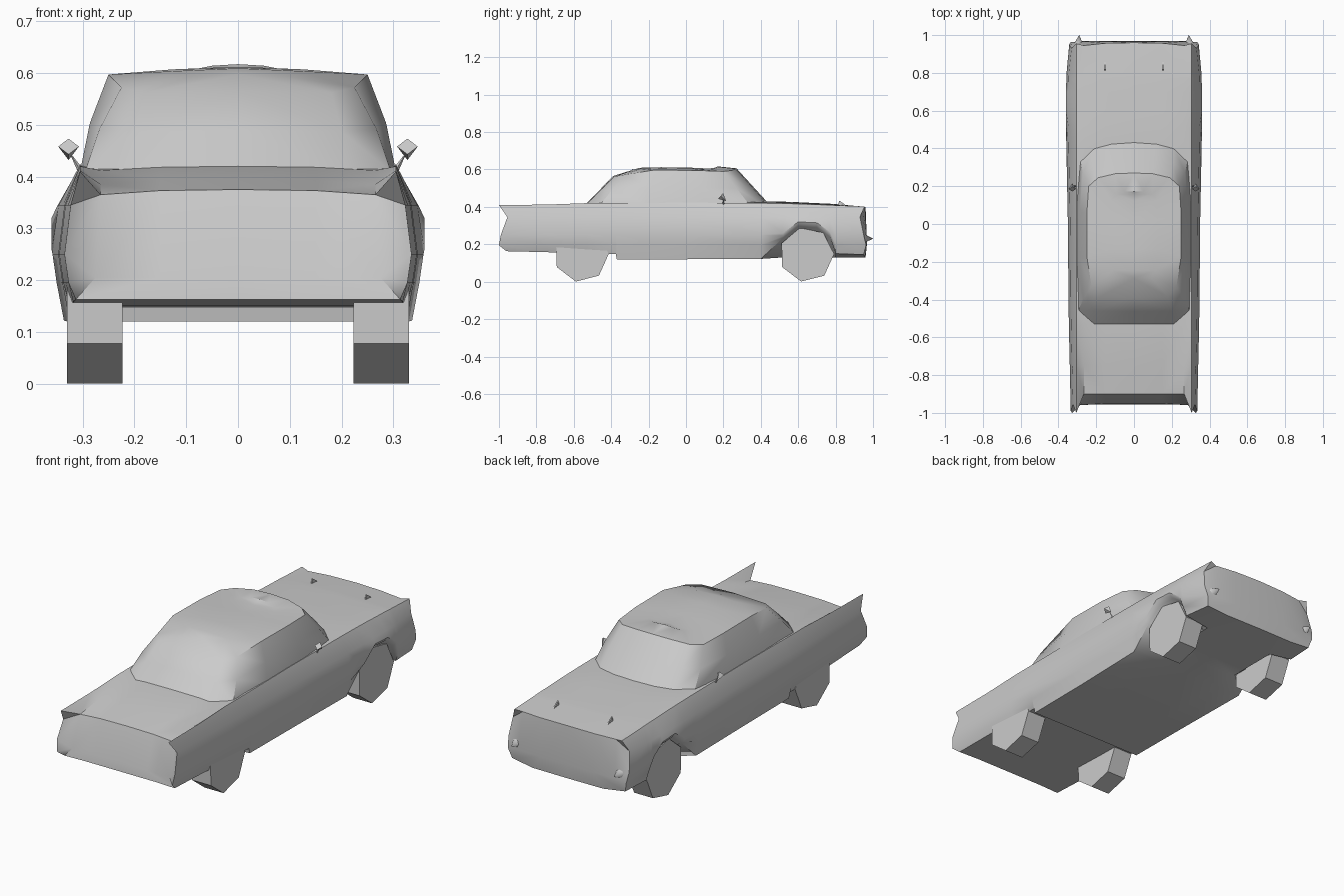
import bpy, bmesh, math
from mathutils import Vector

cube = bpy.data.objects.get("Cube")
if cube:
    bpy.data.objects.remove(cube, do_unlink=True)

paint = bpy.data.materials.new("plain_grey")
paint.use_nodes = True
grey = (0.6, 0.6, 0.6, 1)
paint.diffuse_color = grey
paint.node_tree.nodes["Principled BSDF"].inputs["Base Color"].default_value = grey


def build(name, points, faces, mirrored=True, smooth=35):
    """Make an object from points and faces, optionally joined to its mirror image."""
    bm = bmesh.new()
    for side in ((1, -1) if mirrored else (1,)):
        verts = [bm.verts.new((p[0] * side, p[1], p[2])) for p in points]
        for face in faces:
            bm.faces.new([verts[i] for i in face])
    bmesh.ops.remove_doubles(bm, verts=bm.verts, dist=0.0005)
    bmesh.ops.recalc_face_normals(bm, faces=bm.faces)
    mesh = bpy.data.meshes.new(name)
    bm.to_mesh(mesh)
    bm.free()
    obj = bpy.data.objects.new(name, mesh)
    bpy.context.collection.objects.link(obj)
    mesh.materials.append(paint)
    if smooth:
        bpy.ops.object.select_all(action="DESELECT")
        obj.select_set(True)
        bpy.context.view_layer.objects.active = obj
        bpy.ops.object.shade_smooth_by_angle(angle=math.radians(smooth))
    return obj


def strips(rows, count):
    """Quads joining consecutive rows of points."""
    return [(r * count + i, r * count + i + 1, (r + 1) * count + i + 1, (r + 1) * count + i)
            for r in range(rows - 1) for i in range(count - 1)]


def prism(name, outline, x0, x1, smooth=0):
    """Extrude a (y, z) outline sideways."""
    n = len(outline)
    points = [(x, y, z) for x in (x0, x1) for y, z in outline]
    faces = [tuple(range(n)), tuple(range(n, 2 * n))]
    faces += [(i, (i + 1) % n, n + (i + 1) % n, n + i) for i in range(n)]
    return build(name, points, faces, False, smooth)


# Body: half cross-sections from tail to nose
# y, deck centre, deck edge, shoulder top, widest x, sill height
sections = [
    (-.9, .375, .365, .41, .335, .163),
    (-.75, .395, .385, .412, .34, .158),
    (-.53, .42, .412, .42, .345, .15),
    (-.375, .42, .42, .42, .347, .147),
    (-.37, .42, .42, .42, .347, .12),
    (0, .42, .42, .423, .35, .12),
    (.4, .43, .426, .42, .358, .122),
    (.52, .428, .424, .418, .36, .235),
    (.6, .425, .42, .416, .36, .295),
    (.7, .42, .416, .412, .36, .29),
    (.77, .417, .413, .41, .358, .24),
    (.8, .415, .41, .408, .357, .15),
    (.93, .4, .395, .402, .343, .145),
]
tail_shift = (0, 0, 0, -.1, -.055, -.09, -.1, -.06, -.055, -.055)
nose_shift = (.03, .027, .015, .025, 0, .02, .033, .02, .028, .03)

points = []
for k, (y, crown, edge, shoulder, wide, sill) in enumerate(sections):
    floor = .13 if y > .45 else sill
    ring = [(0, crown), (.15, crown - .002), (.265, edge), (.305, shoulder),
            (wide - .012, .345), (wide, max(.25, sill + .025)),
            (wide - .008, max(.195, sill + .01)), (wide - .022, sill),
            (.2, floor), (0, floor)]
    shift = tail_shift if k == 0 else nose_shift if k == len(sections) - 1 else (0,) * 10
    points += [(x, y + s, z) for (x, z), s in zip(ring, shift)]
faces = strips(len(sections), 10)

# Tail and nose panels with a bumper fold across them
for start, y in ((0, -.95), (10 * (len(sections) - 1), .968)):
    m = len(points)
    points += [(0, y, .205), (.15, y, .205), (.275, y, .205)]
    s = [start + i for i in range(10)]
    faces += [(s[0], s[1], m + 1, m), (s[1], s[2], m + 2, m + 1),
              (m, m + 1, s[8], s[9]), (m + 1, m + 2, s[7], s[8]),
              (s[2], s[3], s[4]), (s[2], s[4], s[5], m + 2),
              (m + 2, s[5], s[6]), (m + 2, s[6], s[7])]
build("body", points, faces, smooth=42)

# Cabin: base outline, bulged middle, eave and domed roof
base = [(0, .435, .425), (.12, .43, .42), (.21, .41, .415), (.285, .34, .41), (.305, .1, .41),
        (.305, -.2, .41), (.295, -.46, .41), (.21, -.535, .41), (0, -.535, .415)]
eave = [(0, .27, .606), (.1, .266, .604), (.19, .245, .595), (.24, .2, .59), (.25, .05, .595),
        (.25, -.17, .597), (.225, -.33, .572), (.18, -.385, .562), (0, -.39, .565)]
middle = [((a[0] + b[0]) / 2 * 1.03, (a[1] + b[1]) / 2, (a[2] + b[2]) / 2)
          for a, b in zip(base, eave)]
dome = [(x * .5, y * .7 - .015, z + (.01 if abs(y) < .3 else .032)) for x, y, z in eave]
spine = [(0, y, min(z + .005, .617)) for x, y, z in dome]
rows = base + middle + eave + dome + spine
faces = [f for f in strips(5, 9)]
cabin = build("cabin", rows, faces, smooth=40)

# Wheels: seven-sided blocks
for label, y in (("front", .645), ("rear", -.56)):
    outline = []
    for i in range(7):
        a = math.radians(-101.5) + i * math.tau / 7
        outline.append((y + .147 * math.cos(a), .145 + .147 * math.sin(a)))
    for side, sign in (("left", 1), ("right", -1)):
        prism(f"{label}_{side}_wheel", outline, sign * .223, sign * .33)


def cone(name, tip, centre, radius, sides, smooth=0):
    """Closed cone between a base centre and a tip."""
    tip, centre = Vector(tip), Vector(centre)
    turn = (tip - centre).to_track_quat("Z", "Y")
    ring = [centre + turn @ Vector((radius * math.cos(i * math.tau / sides),
                                    radius * math.sin(i * math.tau / sides), 0))
            for i in range(sides)]
    faces = [tuple(range(sides))] + [(i, (i + 1) % sides, sides) for i in range(sides)]
    build(name, ring + [tip], faces, False, smooth)


for side, s in (("left", 1), ("right", -1)):
    # Bumper bullets at the nose
    cone(f"{side}_bumper_bullet", (s * .29, 1, .23), (s * .295, .93, .232), .036, 8, 50)
    # Door mirrors with a thin stem
    cone(f"{side}_mirror", (s * .327, .215, .432), (s * .327, .185, .458), .02, 4)
    cone(f"{side}_mirror_stem", (s * .327, .2, .45), (s * .303, .2, .41), .006, 4)
    # Hood spears
    prism(f"{side}_hood_spear", [(.81, .405), (.86, .405), (.82, .434)],
          s * .15, s * .156)
